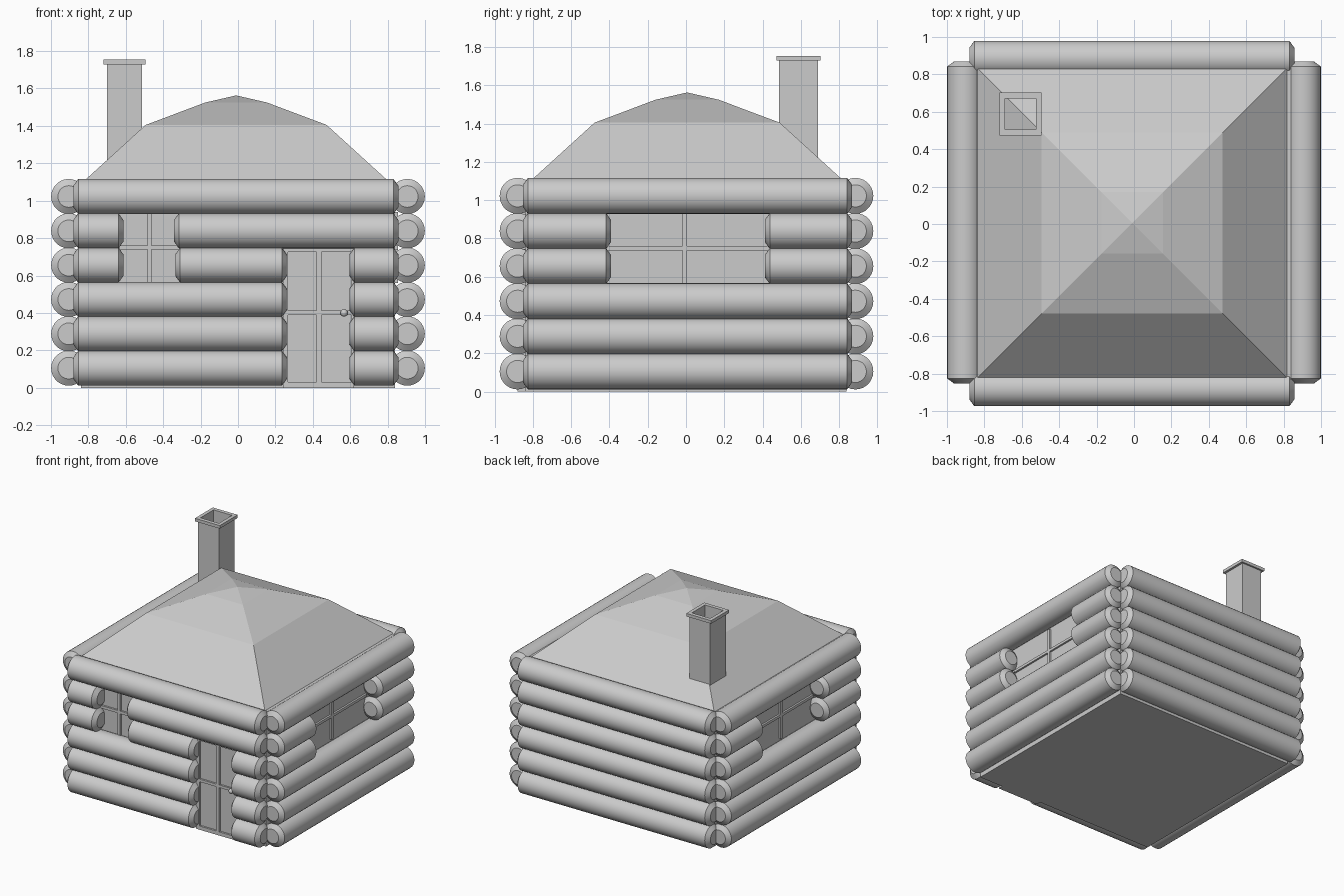
import bpy, bmesh, math
from mathutils import Vector

if "Cube" in bpy.data.objects:
    bpy.data.objects.remove(bpy.data.objects["Cube"])

grey = bpy.data.materials.new("plain grey")
grey.diffuse_color = (0.6, 0.6, 0.6, 1)
grey.use_nodes = True
grey.node_tree.nodes["Principled BSDF"].inputs["Base Color"].default_value = grey.diffuse_color


def finish(name, bm, smooth=False):
    bmesh.ops.recalc_face_normals(bm, faces=bm.faces)
    me = bpy.data.meshes.new(name)
    bm.to_mesh(me)
    bm.free()
    me.materials.append(grey)
    ob = bpy.data.objects.new(name, me)
    bpy.context.collection.objects.link(ob)
    if smooth:
        bpy.ops.object.select_all(action='DESELECT')
        ob.select_set(True)
        bpy.context.view_layer.objects.active = ob
        bpy.ops.object.shade_smooth_by_angle(angle=math.radians(30))
    return ob


def box(name, lo, hi):
    bm = bmesh.new()
    bmesh.ops.create_cube(bm, size=1)
    for v in bm.verts:
        v.co = Vector([(lo[i] + hi[i]) / 2 + v.co[i] * (hi[i] - lo[i]) for i in range(3)])
    return finish(name, bm)


def stack(name, rings, closed=False, apex=None):
    """Skin rectangular rings (cx, cy, hx, hy, z); optionally loop round or end at an apex."""
    bm = bmesh.new()
    loops = [[bm.verts.new((cx + sx * hx, cy + sy * hy, z))
              for sx, sy in ((-1, -1), (1, -1), (1, 1), (-1, 1))]
             for cx, cy, hx, hy, z in rings]
    pairs = list(zip(loops, loops[1:] + loops[:1])) if closed else list(zip(loops, loops[1:]))
    for a, b in pairs:
        for i in range(4):
            j = (i + 1) % 4
            bm.faces.new((a[i], a[j], b[j], b[i]))
    if apex:
        top = bm.verts.new(apex)
        for i in range(4):
            bm.faces.new((loops[-1][i], loops[-1][(i + 1) % 4], top))
        bm.faces.new(loops[0][::-1])
    return finish(name, bm)


# Logs: lathed cylinders with chamfered ends
R, CAP, CH, SIDES = 0.094, 0.058, 0.026, 28
PITCH, Z0 = 0.1835, 0.105


def log(name, axis, a, b, offset, level):
    z = Z0 + PITCH * level
    bm = bmesh.new()
    rings = []
    for t, r in ((a, CAP), (a + CH, R), (b - CH, R), (b, CAP)):
        ring = []
        for i in range(SIDES):
            ang = 2 * math.pi * i / SIDES
            u, w = offset + r * math.cos(ang), z + r * math.sin(ang)
            ring.append(bm.verts.new((t, u, w) if axis == 'x' else (u, t, w)))
        rings.append(ring)
    for p, q in zip(rings, rings[1:]):
        for i in range(SIDES):
            j = (i + 1) % SIDES
            bm.faces.new((p[i], p[j], q[j], q[i]))
    bm.faces.new(rings[0])
    bm.faces.new(rings[-1])
    finish(name, bm, smooth=True)


XL, XR = -0.88, 0.857
YF, YB = -0.852, 0.868
door_row = [(XL, 0.26), (0.597, XR)]
front_rows = [door_row] * 3 + [
    [(XL, -0.613), (-0.335, 0.26), (0.597, XR)],
    [(XL, -0.613), (-0.342, XR)],
    [(XL, XR)]]
window_row = [(YF, -0.392), (0.412, YB)]
side_rows = [[(YF, YB)]] * 3 + [window_row] * 2 + [[(YF, YB)]]

for level in range(6):
    for a, b in front_rows[level]:
        log("front_log", 'x', a, b, -0.88, level)
    log("back_log", 'x', XL, XR, 0.885, level)
    for a, b in side_rows[level]:
        log("left_log", 'y', a, b, -0.905, level)
        log("right_log", 'y', a, b, 0.905, level)

# Inner walls and floor
W = 0.84
box("inner_walls", (-W, -W, 0), (W, W, 1.09))

# Window bars
D = 0.015
box("front_window_upright", (-0.485, -W - D, 0.56), (-0.463, -W + D, 0.94))
box("front_window_crossbar", (-0.64, -W - D, 0.738), (-0.31, -W + D, 0.76))
for side, s in (("left", -1), ("right", 1)):
    x0, x1 = sorted((s * (W - D), s * (W + D)))
    box(side + "_window_upright", (x0, -0.018, 0.56), (x1, 0.005, 0.94))
    box(side + "_window_crossbar", (x0, -0.42, 0.738), (x1, 0.44, 0.76))

# Door: slab, frame bars and knob
box("door_panel", (0.24, -0.865, 0), (0.62, -W, 0.745))
bars = [("door_left_stile", 0.24, 0.268, 0, 0.745), ("door_right_stile", 0.606, 0.62, 0, 0.745),
        ("door_middle_stile", 0.42, 0.447, 0.03, 0.725), ("door_bottom_rail", 0.24, 0.62, 0, 0.03),
        ("door_top_rail", 0.24, 0.62, 0.725, 0.745), ("door_middle_rail", 0.24, 0.62, 0.39, 0.412)]
for name, x0, x1, z0, z1 in bars:
    box(name, (x0, -0.88, z0), (x1, -0.86, z1))
bm = bmesh.new()
bmesh.ops.create_uvsphere(bm, u_segments=12, v_segments=8, radius=0.02)
bmesh.ops.translate(bm, verts=bm.verts, vec=(0.567, -0.897, 0.4))
finish("door_knob", bm, smooth=True)

# Roof: hipped, flattening toward the peak
cx, cy = -0.01, 0.006
stack("roof", [(cx, cy, h, h, z) for h, z in ((0.828, 1.092), (0.484, 1.405), (0.165, 1.525))],
      apex=(cx, cy, 1.563))

# Chimney: hollow shaft with a projecting rim
hx, hy = -0.607, 0.588
outline = [(0.093, 0.101, 1.1), (0.093, 0.101, 1.729), (0.112, 0.115, 1.729),
           (0.112, 0.115, 1.754), (0.083, 0.084, 1.754), (0.083, 0.084, 1.1)]
stack("chimney", [(hx, hy, a, b, z) for a, b, z in outline], closed=True)
